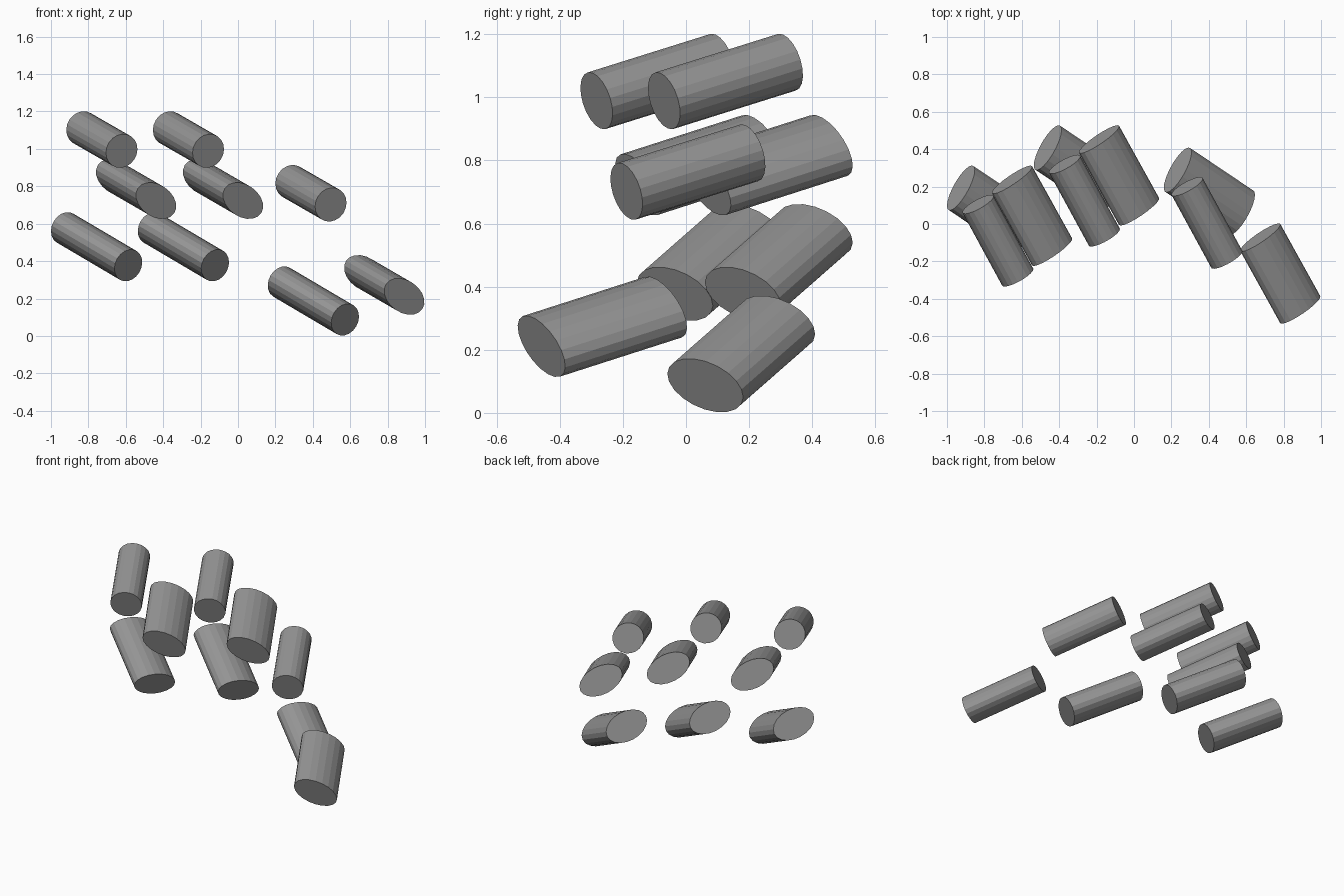
import bpy
from mathutils import Matrix, Vector

if "Cube" in bpy.data.objects:
    bpy.data.objects.remove(bpy.data.objects["Cube"])

dark = bpy.data.materials.new("dark_grey")
dark.diffuse_color = (.3, .3, .3, 1)
dark.use_nodes = True
dark.node_tree.nodes["Principled BSDF"].inputs["Base Color"].default_value = dark.diffuse_color


def rod(name, center, axis, major, r_major, r_minor):
    """Flat-shaded elliptical rod; axis is its full length vector."""
    n = Vector(axis).normalized()
    w = Vector(major)
    w = (w - n * w.dot(n)).normalized()
    v = n.cross(w)
    bpy.ops.mesh.primitive_cylinder_add(vertices=20, radius=1, depth=1)
    ob = bpy.context.object
    ob.name = name
    cols = (w * r_major, v * r_minor, Vector(axis))
    m = Matrix(cols).transposed().to_4x4()
    ob.data.transform(m)
    ob.data.materials.append(dark)
    ob.location = center
    return ob


# Three families of rods: axis, wide direction, radii, and three centres
families = {
    "upper_rod": ((-.212, .389, .122), (.70, .53, -.48), .096, .093,
                  [(-.728, -.089, 1.05), (-.265, .125, 1.05), (.39, .006, .763)]),
    "middle_rod": ((-.214, .386, .124), (.70, .53, -.48), .14, .085,
                   [(-.545, .044, .785), (-.08, .26, .785), (.782, -.265, .273)]),
    "lower_rod": ((-.339, .228, .2), (.423, .864, -.273), .139, .089,
                  [(-.756, .079, .477), (-.292, .294, .477), (.403, .175, .187)]),
}

for name, (axis, major, r1, r2, centers) in families.items():
    for i, c in enumerate(centers, 1):
        rod(f"{name}_{i}", c, axis, major, r1, r2)
